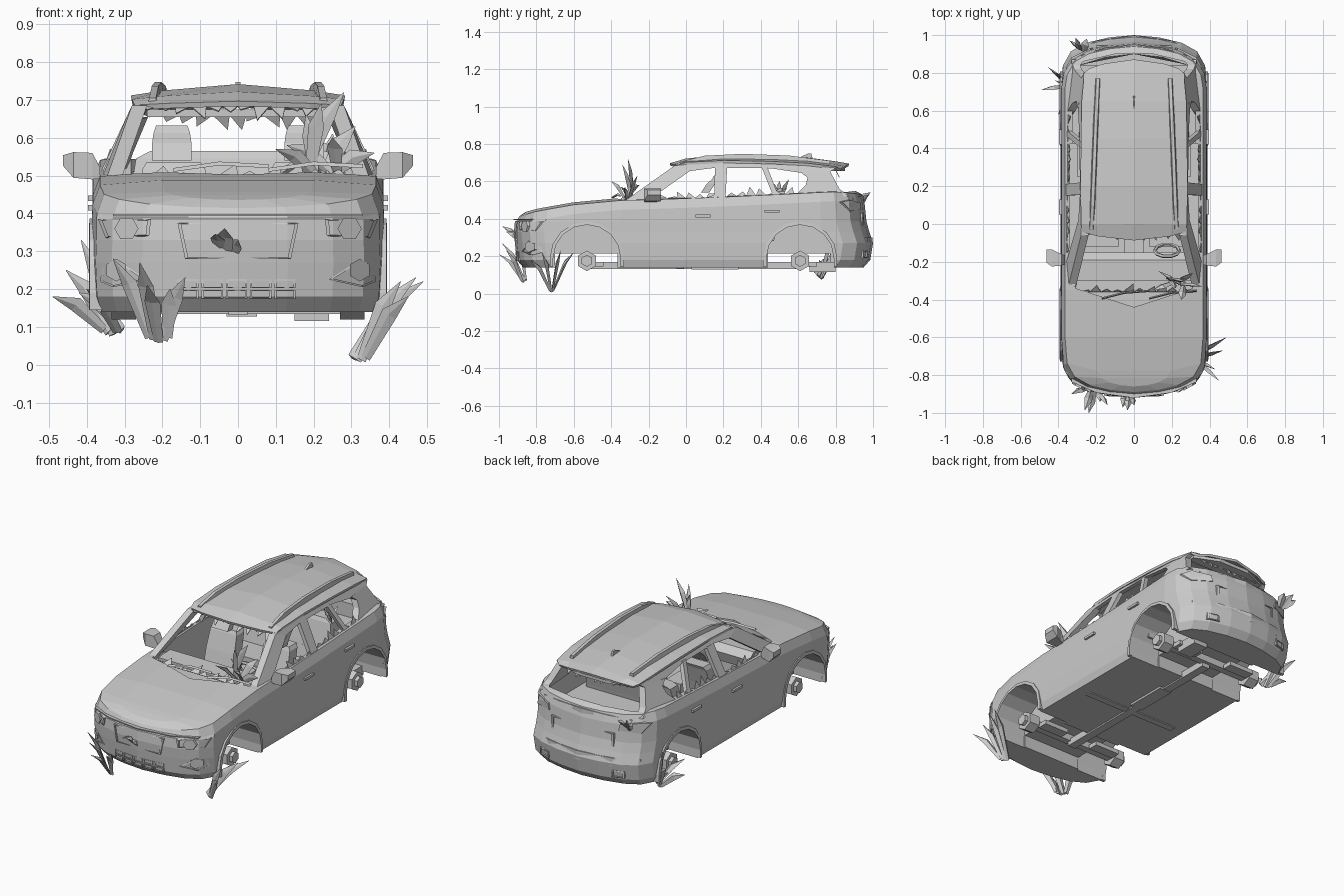
import bpy, bmesh, math, random
from mathutils import Vector

if "Cube" in bpy.data.objects:
    bpy.data.objects.remove(bpy.data.objects["Cube"])
random.seed(4)

def mesh(name, verts, faces, mirror=False, solid=0):
    me = bpy.data.meshes.new(name)
    me.from_pydata([tuple(v) for v in verts], [], faces)
    bm = bmesh.new(); bm.from_mesh(me)
    bmesh.ops.recalc_face_normals(bm, faces=bm.faces)
    bm.to_mesh(me); bm.free()
    ob = bpy.data.objects.new(name, me)
    bpy.context.collection.objects.link(ob)
    if solid:
        m = ob.modifiers.new("thick", 'SOLIDIFY'); m.thickness = solid; m.offset = 0
    if mirror:
        ob.modifiers.new("mirror", 'MIRROR')
    return ob

def skin(name, rings, mirror=False):
    n = len(rings[0])
    verts = [p for r in rings for p in r]
    faces = [(k*n+i, k*n+(i+1) % n, (k+1)*n+(i+1) % n, (k+1)*n+i)
             for k in range(len(rings)-1) for i in range(n)]
    faces += [tuple(range(n)), tuple((len(rings)-1)*n+i for i in range(n))]
    return mesh(name, verts, faces, mirror)

def prism(name, poly, axis, a, b, mirror=False):
    put = {'x': lambda p, t: (t, p[0], p[1]), 'y': lambda p, t: (p[0], t, p[1]),
           'z': lambda p, t: (p[0], p[1], t)}[axis]
    return skin(name, [[put(p, a) for p in poly], [put(p, b) for p in poly]], mirror)

def box(name, x, y, z, mirror=False):
    return prism(name, [(x[0], y[0]), (x[1], y[0]), (x[1], y[1]), (x[0], y[1])], 'z', z[0], z[1], mirror)

def ngon(cx, cy, r, n, ph=0):
    return [(cx+r*math.cos(ph+2*math.pi*i/n), cy+r*math.sin(ph+2*math.pi*i/n)) for i in range(n)]

def interp(t, table):
    for (a, va), (b, vb) in zip(table, table[1:]):
        if t <= b:
            return va+(vb-va)*max(0, (t-a)/(b-a))
    return table[-1][1]

# lower body: stacked rounded plan outlines
BOW = [(0, 0), (.34, .012), (.65, .04), (.86, .085), (.97, .16)]
HOOD = [(-.92, .405), (-.8, .44), (-.6, .475), (-.33, .50), (0, .507), (.4, .525), (.8, .545), (.95, .53)]

def outline(w, yf, yr):
    s = w/.385
    half = [(f*w, yf+b*s) for f, b in BOW]
    half += [(w, y) for y in (-.6, -.35, -.1, .2, .5, .72)]
    half += [(f*w, yr-b*s) for f, b in reversed(BOW)]
    return half

rows = []
for w, yf, yr, z in [(.372, -.87, .95, .14), (.384, -.905, .985, .18), (.388, -.915, 1.0, .27),
                     (.386, -.92, .98, .33), (.386, -.915, .965, .385), (.384, -.905, .955, -.05),
                     (.365, -.89, .94, 0), (.2, -.86, .91, .013)]:
    h = outline(w, yf, yr)
    zs = [z if z > .1 else max(.39, interp(y, HOOD)+z) for x, y in h]
    pts = [Vector((x, y, q)) for (x, y), q in zip(h, zs)]
    rows.append(pts+[Vector((-p.x, p.y, p.z)) for p in pts[-2:0:-1]])
n = len(rows[0]); N = n//2
verts = [p for r in rows for p in r]
faces = [(k*n+i, k*n+(i+1) % n, (k+1)*n+(i+1) % n, (k+1)*n+i) for k in range(len(rows)-1) for i in range(n)]
for base in (0, (len(rows)-1)*n):
    for i in range(N):
        f = [base+i, base+i+1, base+(n-i-1) % n, base+(n-i) % n]
        faces.append(tuple(dict.fromkeys(f)))
body = mesh("lower_body", verts, faces)

def cut(c):
    c.hide_render = True; c.hide_viewport = False; c.display_type = 'WIRE'
    m = body.modifiers.new("cut", 'BOOLEAN'); m.object = c; m.operation = 'DIFFERENCE'; m.solver = 'EXACT'

# wheel arches, hubs, axles
AX = (-.53, .61)
for y in AX:
    arch = [(y-.18, .05)]+[(y+.18*math.cos(a), .19+.178*math.sin(a)) for a in
                           [math.pi*(1-i/8) for i in range(9)]]+[(y+.18, .05)]
    for s in (-1, 1):
        cut(prism("arch_cutter", arch, 'x', s*.19, s*.5))
    cut(box("axle_cutter", (-.25, .25), (y-.171, y+.163), (.05, .213)))
    rings = []
    for i, (py, pz) in enumerate(arch):
        pz = max(pz, .145)
        d = Vector((0, py-y, max(pz-.19, 0))).normalized()*.018
        p = Vector((0, py, pz))
        rings.append([p+Vector((.36, 0, 0)), p+Vector((.394, 0, 0)), p+d+Vector((.392, 0, 0)), p+d+Vector((.36, 0, 0))])
    skin("arch_trim", rings, True)
    prism("wheel_hub", ngon(y, .175, .055, 6, math.pi/6), 'x', .27, .335, True)
    prism("hub_cap", ngon(y, .175, .032, 6, math.pi/6), 'x', .335, .355, True)
    box("axle", (-.28, .28), (y-.02, y+.02), (.155, .195))
    box("suspension_arm", (.1, .26), (y+.03, y+.09), (.145, .17), True)
box("drive_shaft", (-.025, .025), (-.53, .61), (.132, .17))
box("under_tray", (-.03, .05), (.03, .28), (.128, .145))
box("muffler", (.15, .24), (.66, .8), (.115, .17))
box("cross_member", (-.3, .3), (-.05, -.01), (.134, .15))

# cabin openings
cut(box("cabin_cutter", (-.34, .34), (-.2, .425), (.22, .8)))
cut(box("trunk_cutter", (-.325, .325), (.4, .84), (.4, .8)))
cut(prism("dash_cutter", [(-.31, -.34), (0, -.44), (.31, -.34), (.34, -.15), (-.34, -.15)], 'z', .475, .8))
cut(prism("tail_cutter", [(-.31, .8), (.31, .8), (.27, .86), (.1, .9), (-.1, .9), (-.27, .86)], 'z', .48, .8))

# pillars and window frames
def lean(y, z):
    return .368-.085*(z-.5)/.18-max(0, y-.6)*.1-max(0, -y-.1)*.1

def side(name, poly, t=.025):
    skin(name, [[(lean(y, z), y, z) for y, z in poly], [(lean(y, z)-t, y, z) for y, z in poly]], True)

side("front_pillar", [(-.35, .48), (-.2, .50), (.02, .655), (-.06, .685)], .04)
side("roof_side_rail", [(-.06, .685), (.02, .655), (.15, .672), (.45, .67), (.62, .645), (.77, .65),
                        (.8, .672), (.5, .70), (.2, .705)])
side("middle_pillar", [(.15, .49), (.21, .49), (.22, .675), (.155, .675)])
side("rear_door_pillar", [(.47, .51), (.5, .51), (.435, .675), (.405, .675)])
side("rear_pillar", [(.58, .51), (.87, .52), (.82, .56), (.77, .655), (.61, .65), (.65, .62), (.64, .58), (.6, .54)], .04)

# roof with spoiler, rails, fin
st = [(-.085, .272, .68, .69), (0, .28, .695, .715), (.2, .282, .705, .735), (.45, .28, .70, .733),
      (.65, .276, .69, .72), (.8, .262, .672, .70), (.87, .235, .66, .688)]
rv = []
for i, (y, w, ze, zc) in enumerate(st):
    bow = .045 if i == 0 else -.05 if i == 6 else 0
    rv += [(f*w, y+bow*f*f, zc-(zc-ze)*abs(f)**1.6) for f in (-1, -.7, 0, .7, 1)]
mesh("roof", rv, [(k*5+i, k*5+i+1, k*5+i+6, k*5+i+5) for k in range(6) for i in range(4)], solid=.014)
prism("spoiler_lip", [(-.24, .79), (-.1, .85), (.1, .85), (.24, .79), (.24, .75), (-.24, .75)], 'z', .655, .675)
skin("roof_rail", [[(x-.014, y, z-.03), (x+.016, y, z-.03), (x+.01, y, z), (x-.008, y, z)] for x, y, z in
     [(.225, -.03, .705), (.218, .1, .737), (.21, .3, .747), (.2, .55, .738), (.19, .77, .71)]], True)
prism("roof_fin", [(.58, .715), (.68, .71), (.67, .748), (.65, .748)], 'x', -.006, .006)

# curved panels that follow the front (sign -1) or the back (sign 1)
def end_pt(p, y0, s, d):
    return Vector((p[0], s*(y0-interp(abs(p[0])/.385, BOW)+d), p[1]))

def end_panel(name, poly, y0, s, d=.008, mirror=True):
    skin(name, [[end_pt(p, y0, s, d) for p in poly], [end_pt(p, y0, s, -.04) for p in poly]], mirror)

def end_frame(name, poly, y0, s, t=.9, d=.012, mirror=True):
    cx = sum(p[0] for p in poly)/len(poly); cz = sum(p[1] for p in poly)/len(poly)
    rings = []
    for p in poly+poly[:1]:
        q = (p[0]+(cx-p[0])*(1-t), p[1]+(cz-p[1])*(1-t))
        rings.append([end_pt(p, y0, s, -.02), end_pt(p, y0, s, d), end_pt(q, y0, s, d), end_pt(q, y0, s, -.02)])
    skin(name, rings, mirror)

def rect(x0, x1, z0, z1):
    return [(x0, z0), (x1, z0), (x1, z1), (x0, z1)]

end_frame("grille_frame", [(-.14, .28), (.14, .28), (.16, .375), (-.16, .375)], .917, -1, .94, .008, False)
lamp = [(.235, .34), (.35, .335), (.37, .385), (.23, .385)]
end_frame("headlight_frame", lamp, .915, -1, .85)
end_panel("headlight_bulb", ngon(.295, .36, .032, 6), .915, -1, .014)
fog = [(.24, .225), (.33, .205), (.365, .22), (.355, .28), (.31, .27)]
end_frame("fog_light_recess", fog, .905, -1, .85)
end_panel("fog_light", ngon(.322, .25, .03, 6, math.pi/6), .905, -1, .02)
for i in range(5):
    for z in (.175, .203):
        end_frame("lower_grille_cell", rect(-.16+i*.064, -.104+i*.064, z, z+.022), .905, -1, .8, .008, False)
end_panel("hood_seam", [(0, .393), (.2, .393), (.33, .393), (.33, .399), (.2, .399), (0, .399)], .917, -1, .004)
end_frame("number_plate_recess", rect(-.2, .2, .35, .43), .965, 1, .93, .008, False)
end_panel("tail_light", [(.22, .45), (.33, .44), (.36, .49), (.33, .5), (.23, .485)], .955, 1, .012)
end_panel("rear_bumper", [(0, .25), (.2, .25), (.34, .25), (.34, .3), (.2, .3), (0, .3)], .99, 1, .008)
end_frame("rear_bumper_vent", rect(.2, .27, .19, .23), .985, 1, .75, .014)
end_panel("tailgate_sill", [(0, .475), (.15, .475), (.28, .475), (.28, .51), (.15, .52), (0, .525)], .94, 1, .01)

# mirrors, handles, wipers
skin("side_mirror", [[(x, y-d, z-h), (x, y+d, z-h), (x, y+d, z+h), (x, y-d, z+h)] for x, y, d, z, h in
     [(.365, -.19, .025, .507, .015), (.385, -.19, .03, .525, .035), (.435, -.18, .045, .528, .034), (.463, -.17, .035, .54, .014)]], True)
for y, z in ((.09, .415), (.46, .44)):
    box("door_handle", (.37, .397), (y-.04, y+.04), (z-.007, z+.007), True)
for x in (-.17, .08):
    skin("wiper", [[(x+a, y, z), (x+a, y+.012, z), (x+a, y+.006, z+.01)] for a, y, z in
         [(0, -.40, .51), (.12, -.37, .527), (.25, -.36, .52)]])

# seats, dashboard, steering wheel
def seat_back(name, x, y, w, z0, z1, t=.07, mirror=False):
    skin(name, [[(x-a, y+o, z), (x+a, y+o, z), (x+a, y+o+t, z), (x-a, y+o+t, z)] for a, o, z in
         [(w, 0, z0), (w, .03, (z0+z1)/2), (w*.93, .06, z1-.02), (w*.8, .07, z1)]], mirror)
seat_back("front_seat_back", .17, .05, .09, .3, .535, .07, True)
seat_back("headrest", .175, .08, .052, .54, .632, .045, True)
box("front_seat_cushion", (.08, .26), (-.12, .1), (.24, .33), True)
seat_back("rear_seat_back", 0, .4, .29, .28, .565)
box("rear_seat_cushion", (-.3, .3), (.25, .42), (.22, .33))
prism("dashboard", [(-.3, .4), (-.17, .4), (-.15, .46), (-.19, .495), (-.3, .49)], 'x', -.3, .3)
box("centre_console", (-.05, .05), (-.2, .12), (.22, .36))
bpy.ops.mesh.primitive_torus_add(major_segments=10, minor_segments=5, major_radius=.065, minor_radius=.01,
                                 location=(.175, -.14, .48), rotation=(math.radians(-60), 0, 0))
bpy.context.object.name = "steering_wheel"

# broken glass along window edges
def shards(name, a, b, d, count, mirror=False):
    a, b, d = Vector(a), Vector(b), Vector(d)
    v, f = [], []
    for i in range(count):
        s, e = a.lerp(b, i/count), a.lerp(b, (i+1)/count)
        v += [s, e, s.lerp(e, random.random())+d*random.uniform(.15, 1)]
        f.append((3*i, 3*i+1, 3*i+2))
    mesh(name, v, f, mirror, .004)
shards("windshield_shards_top", (-.25, -.045, .683), (.25, -.045, .683), (0, -.05, -.04), 12)
shards("windshield_shards_low", (-.29, -.36, .495), (.29, -.36, .495), (0, .05, .04), 10)
shards("front_window_shards", (.355, -.15, .51), (.355, .15, .51), (-.02, 0, .05), 6, True)
shards("rear_window_shards", (.35, .22, .52), (.35, .58, .53), (-.02, 0, .06), 7, True)
shards("tailgate_shards", (-.2, .8, .66), (.2, .8, .66), (0, .02, -.04), 9)

# overgrown leaf blades
def leaf(base, tip, w=.022):
    b, t = Vector(base), Vector(tip)
    mid = b.lerp(t, .55)+Vector((0, 0, .12*(t-b).length))
    u = (t-b).cross(Vector((.35, .9, .25))).normalized()
    k = (t-b).cross(u).normalized()
    rings = [[p+u*a, p-k*a*.6, p-u*a, p+k*a*.25] for p, a in ((b, w*.6), (mid, w), (t, .001))]
    skin("leaf_blade", rings)

clumps = [
    ((-.21, -.87, .06), [(-.33, -.9, .28), (-.26, -.985, .27), (-.24, -1.0, .21), (-.14, -.96, .23), (-.18, -.94, .2)]),
    ((-.03, -.89, .28), [(-.06, -.97, .345), (-.035, -.985, .36), (0, -.96, .33)]),
    ((.32, -.72, .01), [(.49, -.6, .22), (.47, -.67, .23), (.43, -.77, .22), (.45, -.83, .18)]),
    ((-.33, .72, .08), [(-.49, .71, .18), (-.455, .83, .25), (-.415, .8, .33), (-.4, .58, .2), (-.42, .76, .19)]),
    ((-.28, .92, .47), [(-.34, .97, .52), (-.31, .985, .54), (-.25, .98, .53)]),
    ((.22, -.31, .49), [(.28, -.31, .72), (.22, -.34, .69), (.18, -.29, .66), (.1, -.35, .57), (.31, -.26, .63),
                        (.36, -.33, .56), (.13, -.25, .58), (.25, -.4, .6)]),
    ((.24, .5, .5), [(.28, .44, .6), (.25, .55, .61), (.2, .5, .6)])]
for base, tips in clumps:
    for i, t in enumerate(tips):
        o = (i-(len(tips)-1)/2)*.012
        leaf((base[0]+o, base[1]-o*.5, base[2]+abs(o)*.5), t)
